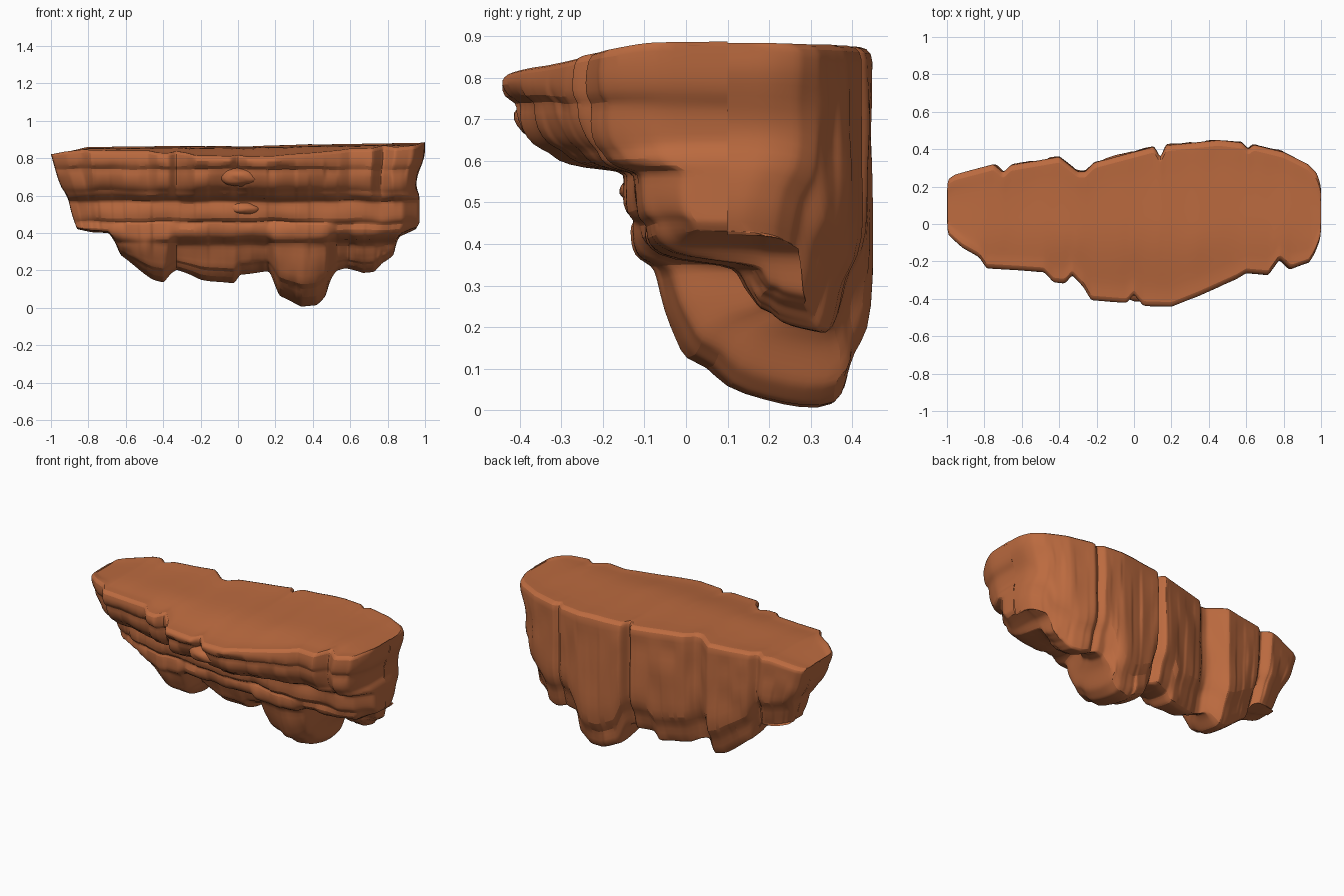
import bpy, bmesh, math
from mathutils import Vector, noise

if "Cube" in bpy.data.objects:
    bpy.data.objects.remove(bpy.data.objects["Cube"])

rock = bpy.data.materials.new("red_brown_rock")
rock.diffuse_color = (0.50, 0.145, 0.05, 1)
rock.use_nodes = True
rock.node_tree.nodes["Principled BSDF"].inputs["Base Color"].default_value = rock.diffuse_color


def curve(*pts):
    """Piecewise linear function through (a, b) pairs."""
    def f(t):
        if t <= pts[0][0]:
            return pts[0][1]
        for (a, b), (c, d) in zip(pts, pts[1:]):
            if t <= c:
                return b + (d - b) * (t - a) / (c - a)
        return pts[-1][1]
    return f


# Plan outline of the top slab: front edge and back wall
front = curve((-1, -.06), (-.92, -.13), (-.83, -.18), (-.79, -.24), (-.62, -.25), (-.48, -.26),
              (-.43, -.315), (-.37, -.32), (-.33, -.275), (-.27, -.34), (-.23, -.41), (-.04, -.425),
              (0, -.38), (.05, -.44), (.2, -.445), (.35, -.385), (.55, -.295), (.6, -.265),
              (.72, -.275), (.78, -.19), (.84, -.245), (.94, -.21), (.97, -.16), (1, -.08))
back = curve((-1, .24), (-.96, .265), (-.75, .32), (-.7, .275), (-.66, .315), (-.4, .36), (-.3, .28),
             (-.26, .28), (-.21, .33), (.11, .415), (.14, .355), (.17, .42), (.45, .45), (.58, .435),
             (.61, .40), (.64, .425), (.8, .385), (.93, .32), (.98, .27), (1, .2))
# Front of the middle band, front of the lower lumps, underside height
middle = curve((-1, .06), (-.8, -.02), (-.4, -.09), (0, -.125), (.5, -.13), (.9, -.1), (1, 0))
lower = curve((-1, .15), (-.7, .1), (-.64, 0), (-.5, -.06), (-.37, -.03), (-.33, .08), (-.2, .04),
              (0, .03), (.16, .06), (.19, -.05), (.35, -.07), (.48, -.04), (.53, .15), (.6, .2),
              (.64, .13), (.75, .13), (.88, .18), (1, .18))
under = curve((-1, .42), (-.85, .4), (-.72, .4), (-.68, .34), (-.65, .28), (-.58, .23), (-.46, .15),
              (-.4, .13), (-.36, .18), (-.33, .2), (-.2, .15), (-.02, .13), (.01, .18), (.17, .19),
              (.22, .06), (.34, 0), (.42, .01), (.47, .06), (.5, .15), (.53, .2), (.58, .21),
              (.68, .18), (.75, .19), (.8, .24), (.88, .28), (.91, .38), (1, .42))
# Narrowing of the two ends with height
left_end = curve((.36, .8), (.42, .86), (.5, .89), (.6, .91), (.65, .95), (.75, .98), (.82, 1))
right_end = curve((.36, .91), (.45, .97), (.6, .97), (.64, .95), (.72, .96), (.8, 1))
rim = curve((-1, .825), (-.95, .835), (-.8, .868), (0, .872), (1, .89))

# Strata: (height, share of the way between two depth curves)
CAP = [(.785, 0), (.755, .04), (.742, .15), (.72, .13), (.68, .16), (.64, .26), (.625, .4),
       (.605, .44), (.585, .62), (.575, .95), (.56, .96), (.52, .95), (.475, .97), (.46, 1.08)]
BAND = [(.45, .1), (.42, .08), (.39, .16), (.365, .35), (.35, .9)]
LUMP = [(.05, 0), (.3, .04), (.5, .11), (.64, .15), (.68, .26), (.85, .32), (.94, .52), (1, .68)]


def section(u):
    """Closed (y, z) loop of the cliff at station u, top first, then front, underside, back."""
    f, g, m, l, b = front(u), back(u), middle(u), lower(u), under(u)

    def top(y, d=0):
        return (y, rim(u) + .19 * min(0, y + .1) - d)
    w = g - f
    pts = [top(g - .03, .003), top(g - .07, .012)]
    pts += [top(g - w * k, .014) for k in (.35, .5, .65, .8)]
    pts += [top(f + .06, .012), top(f + .025, 0), top(f + .004, .012)]
    pts += [(f + (m - f) * t, z) for z, t in CAP]
    pts += [(m + (l - m) * t, max(z, b + .01)) for z, t in BAND]
    start = max(.34, b + .005)
    pts += [(l + (g - l) * t, start + (b - start) * s) for s, t in LUMP]
    pts += [(g - .075, b + .002), (g - .055, b + .06), (g - .045, b + .13), (g - .008, b + .17)]
    hi = rim(u) - .02
    pts += [(g, b + .17 + (hi - b - .17) * k) for k in (.2, .4, .6, .8, .93, 1)]
    return pts


def add_object(name, bm, levels):
    bmesh.ops.recalc_face_normals(bm, faces=bm.faces)
    me = bpy.data.meshes.new(name)
    bm.to_mesh(me)
    bm.free()
    me.materials.append(rock)
    ob = bpy.data.objects.new(name, me)
    bpy.context.collection.objects.link(ob)
    bpy.context.view_layer.objects.active = ob
    ob.select_set(True)
    bpy.ops.object.shade_smooth_by_angle(angle=math.radians(40))
    if levels:
        ob.modifiers.new("soften", 'SUBSURF').levels = levels
    ob.select_set(False)
    return ob


# Cliff ledge: sections lofted from left to right, ends folded shut
bm = bmesh.new()
N = 170
stations = [(-1, 1), (-1, .5)] + [(-1 + 2 * i / N, 0) for i in range(N + 1)] + [(1, .5), (1, 1)]
rows = []
for u, fold in stations:
    row = []
    spine = back(u) - .1
    for y, z in section(u):
        s = left_end(z) if u < 0 else right_end(z)
        x = u * (1 - (1 - s) * abs(u) ** 4)
        y += (spine - y) * fold
        # weathering: blocky steps along x on the faces, gentle on the top
        n = noise.noise(Vector((x * 7, y * 3, z * 9)))
        chip = noise.noise(Vector((math.floor(u * 13) * 3.7, 2.5, math.floor(z * 7) * 1.9)))
        side = z < rim(u) - .1
        if side and not fold:
            y += .014 * n + .012 * chip
        z += (.008 if side else .004) * n
        row.append(bm.verts.new((x, y, max(z, 0))))
    rows.append(row)
for a, c in zip(rows, rows[1:]):
    for j in range(len(a)):
        k = (j + 1) % len(a)
        bm.faces.new((a[j], a[k], c[k], c[j]))
add_object("cliff_ledge", bm, 1)


# Loose stones set into the face
def stone(name, loc, size):
    bm = bmesh.new()
    bmesh.ops.create_icosphere(bm, subdivisions=3, radius=1)
    for v in bm.verts:
        v.co *= 1 + .15 * noise.noise(v.co * 1.5 + Vector(loc) * 9)
        v.co = Vector([c * s for c, s in zip(v.co, size)]) + Vector(loc)
    add_object(name, bm, 0)


stone("front_knob", (.03, -.11, .53), (.09, .05, .035))
stone("under_rim_stone", (.02, -.34, .7), (.12, .07, .05))
